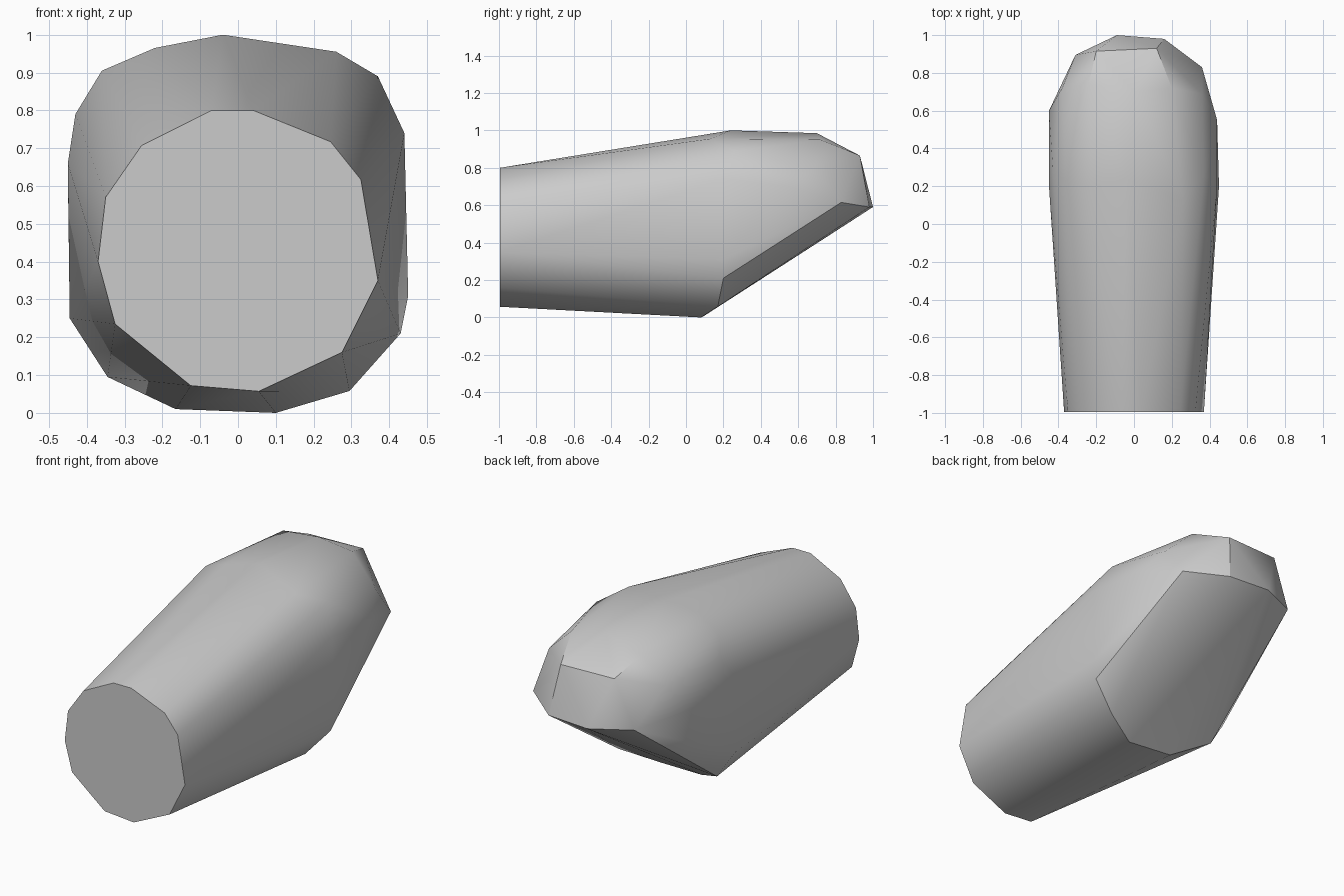
import bpy
import bmesh
import math

if "Cube" in bpy.data.objects:
    bpy.data.objects.remove(bpy.data.objects["Cube"], do_unlink=True)


def make_material(name, colour):
    material = bpy.data.materials.new(name)
    material.use_nodes = True
    material.diffuse_color = colour
    shader = next(n for n in material.node_tree.nodes if n.type == 'BSDF_PRINCIPLED')
    shader.inputs["Base Color"].default_value = colour
    return material


def make_hull(name, points, material):
    """Wrap a tight convex skin around the sections of a solid."""
    mesh = bpy.data.meshes.new(name)
    bm = bmesh.new()
    for point in points:
        bm.verts.new(point)
    result = bmesh.ops.convex_hull(bm, input=bm.verts[:])
    loose = [g for g in result["geom_interior"] if isinstance(g, bmesh.types.BMVert)]
    bmesh.ops.delete(bm, geom=loose, context='VERTS')
    # merge the triangles of the flat end cap into one face
    bmesh.ops.dissolve_limit(bm, angle_limit=math.radians(1),
                             verts=bm.verts[:], edges=bm.edges[:])
    bmesh.ops.recalc_face_normals(bm, faces=bm.faces[:])
    bm.to_mesh(mesh)
    bm.free()
    mesh.materials.append(material)
    obj = bpy.data.objects.new(name, mesh)
    bpy.context.collection.objects.link(obj)
    return obj


# flat front end, as an x-z outline
front_outline = [(-.07, .8), (.04, .8), (.245, .717), (.325, .617), (.37, .35),
                 (.275, .16), (.055, .057), (-.125, .072), (-.325, .235),
                 (-.37, .4), (-.35, .57), (-.255, .707)]
front_end = [(x, -.995, z) for x, z in front_outline]

# widest section: shoulders above, belly corner below
shoulders = [(-.04, .24, 1), (.26, .13, .955), (.37, .26, .89), (.44, .2, .74),
             (-.45, .2, .66), (-.43, .3, .79), (-.36, .23, .905), (-.22, .2, .965)]
belly_corner = [(.45, .2, .31), (.43, .2, .21), (.295, .17, .058), (.1, .08, 0),
                (-.165, .1, .01), (-.345, .22, .095), (-.445, .2, .25)]

# rounded back end: crown, ridge and the rim of the slanted underside
crown = [(0, .7, .985), (.2, .72, .95), (.36, .69, .8), (.44, .55, .7),
         (-.24, .74, .94), (-.38, .72, .8), (-.45, .6, .64)]
ridge = [(-.2, .915, .865), (.12, .93, .865)]
rim = [(.36, .83, .615), (.16, .98, .59), (-.09, 1, .59), (-.31, .895, .6)]

grey = make_material("plain grey", (.6, .6, .6, 1))
body = make_hull("tapered_body",
                 front_end + shoulders + belly_corner + crown + ridge + rim, grey)

# smooth sides with crisp end and underside edges
bpy.ops.object.select_all(action='DESELECT')
body.select_set(True)
bpy.context.view_layer.objects.active = body
bpy.ops.object.shade_smooth_by_angle(angle=math.radians(30))
